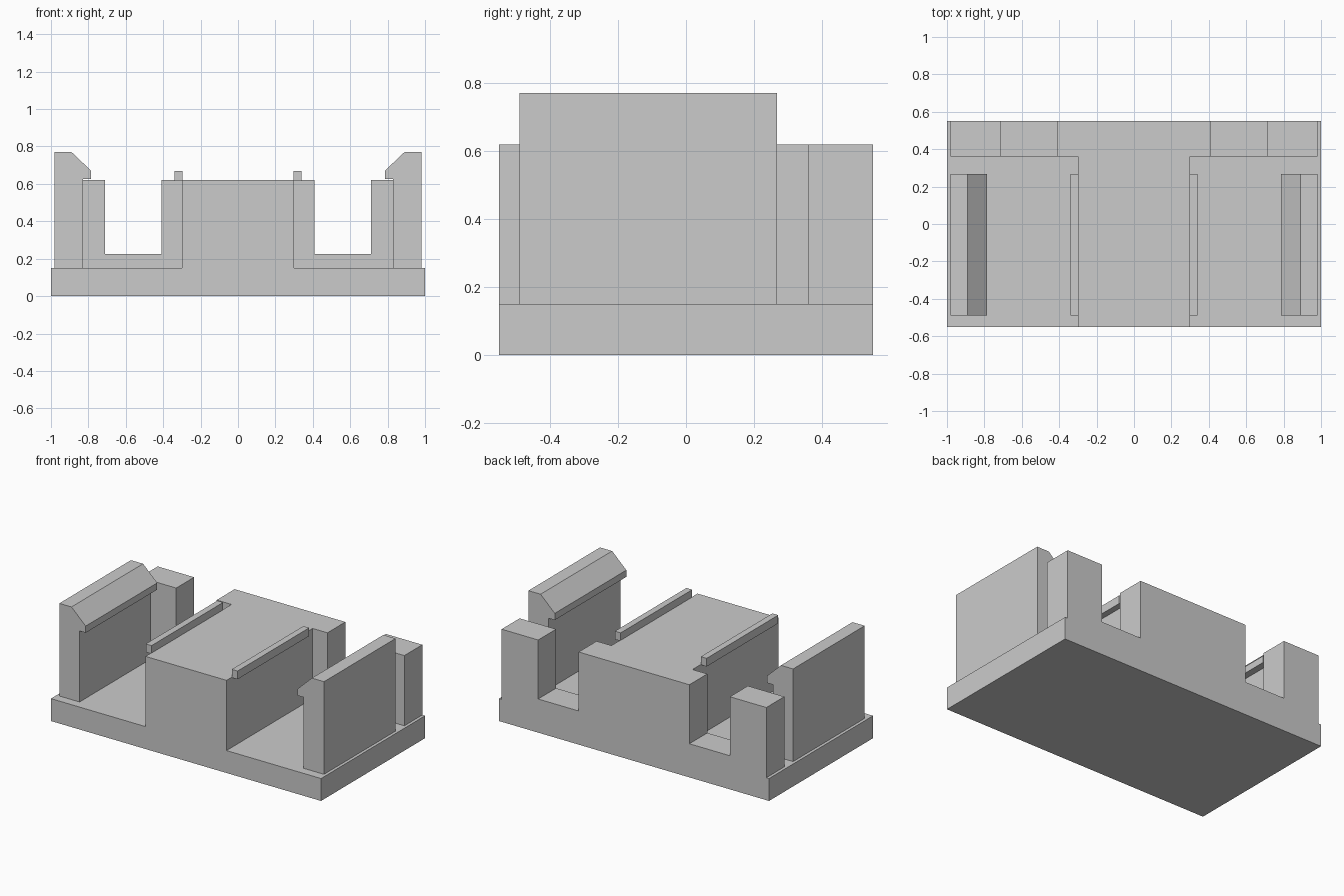
import bpy

if "Cube" in bpy.data.objects:
    bpy.data.objects.remove(bpy.data.objects["Cube"])

grey = bpy.data.materials.new("plain grey")
grey.diffuse_color = (0.6, 0.6, 0.6, 1)
grey.use_nodes = True
grey.node_tree.nodes["Principled BSDF"].inputs["Base Color"].default_value = grey.diffuse_color


def extrude(name, profile, y0, y1):
    """Closed x-z profile (counter-clockwise from the front) extruded along y."""
    n = len(profile)
    verts = [(x, y, z) for y in (y0, y1) for x, z in profile]
    faces = [tuple(range(n)), tuple(range(2 * n - 1, n - 1, -1))]
    faces += [(i, i + n, (i + 1) % n + n, (i + 1) % n) for i in range(n)]
    mesh = bpy.data.meshes.new(name)
    mesh.from_pydata(verts, [], faces)
    mesh.materials.append(grey)
    obj = bpy.data.objects.new(name, mesh)
    bpy.context.collection.objects.link(obj)
    return obj


def box(x0, x1, z0, z1):
    return [(x0, z0), (x1, z0), (x1, z1), (x0, z1)]


def mirrored(profile):
    return [(-x, z) for x, z in reversed(profile)]


# Base plate and central block
extrude("base_plate", box(-1, 1, 0, 0.15), -0.55, 0.55)
extrude("centre_block", box(-0.30, 0.30, 0.15, 0.62), -0.55, 0.36)

# Back wall with two square notches
half = [(0.98, 0.15), (0.98, 0.62), (0.71, 0.62),
        (0.71, 0.225), (0.41, 0.225), (0.41, 0.62)]
extrude("back_wall", half + mirrored(half), 0.36, 0.55)

# Hooked side clips and thin rails along the block's top edges
clip = [(0.83, 0.15), (0.98, 0.15), (0.98, 0.77), (0.89, 0.77),
        (0.785, 0.67), (0.785, 0.625), (0.83, 0.625)]
rail = box(0.297, 0.34, 0.615, 0.67)
for name, profile in (("side_clip", clip), ("top_rail", rail)):
    extrude(name + "_right", profile, -0.49, 0.267)
    extrude(name + "_left", mirrored(profile), -0.49, 0.267)
